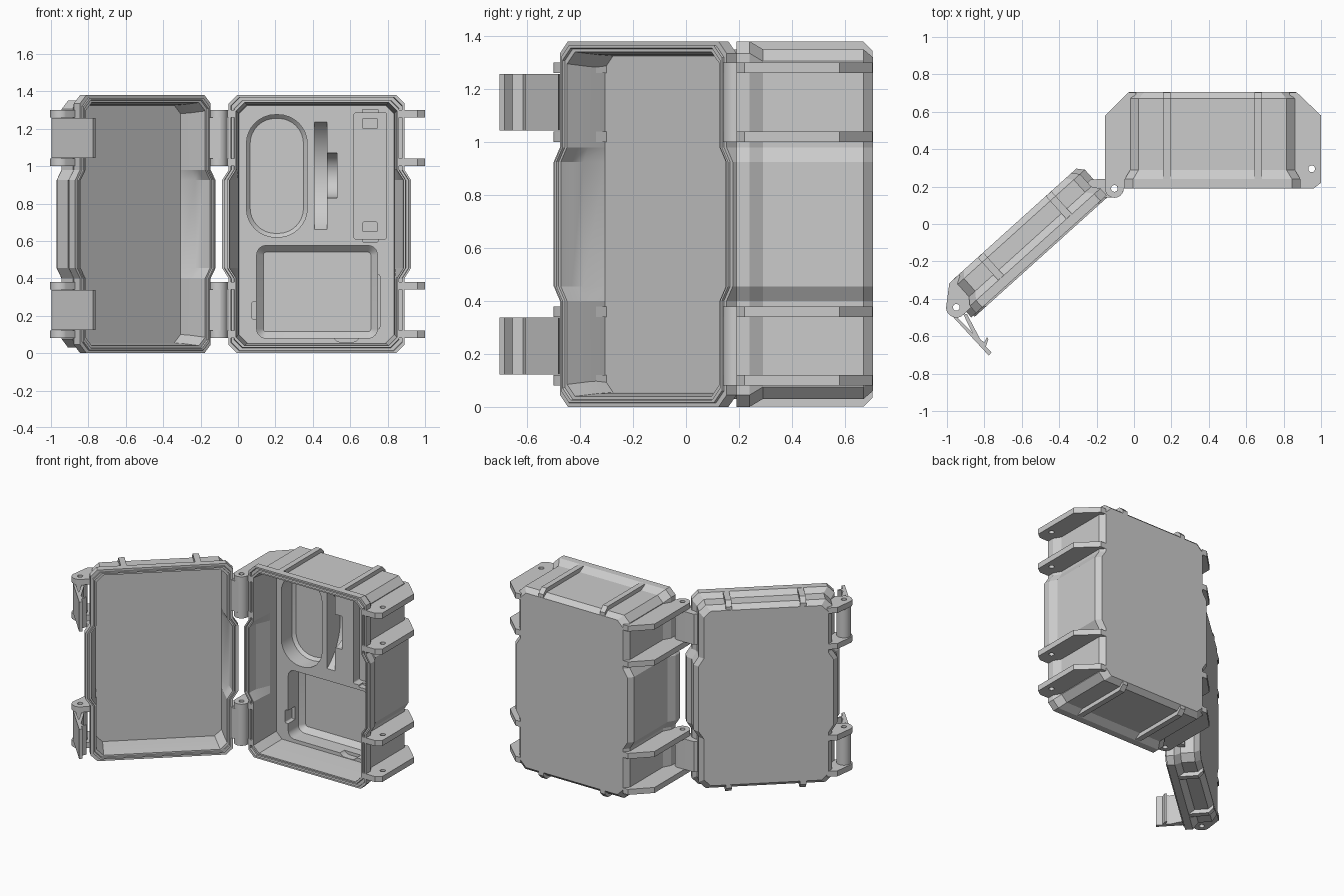
import bpy, bmesh
from math import pi, sin, cos, radians
from mathutils import Matrix, Vector

if "Cube" in bpy.data.objects:
    bpy.data.objects.remove(bpy.data.objects["Cube"])

PIVOT = Vector((-0.105, 0.19, 0))
# The lid is modelled shut, then swung open about the hinge pin
OPEN = Matrix.Translation(PIVOT) @ Matrix.Rotation(radians(222), 4, 'Z') @ Matrix.Translation(-PIVOT)
IDENT = Matrix.Identity(4)


def finish(name, bm, mat=IDENT):
    bmesh.ops.remove_doubles(bm, verts=bm.verts, dist=1e-5)
    bmesh.ops.transform(bm, matrix=mat, verts=bm.verts)
    bmesh.ops.recalc_face_normals(bm, faces=bm.faces)
    me = bpy.data.meshes.new(name)
    bm.to_mesh(me)
    bm.free()
    ob = bpy.data.objects.new(name, me)
    bpy.context.collection.objects.link(ob)
    return ob


def loft(name, rings, mat=IDENT):
    bm = bmesh.new()
    vs = [[bm.verts.new(p) for p in r] for r in rings]
    n = len(vs[0])
    for a, b in zip(vs, vs[1:]):
        for i in range(n):
            bm.faces.new((a[i], a[(i + 1) % n], b[(i + 1) % n], b[i]))
    bm.faces.new(vs[0])
    bm.faces.new(vs[-1])
    return finish(name, bm, mat)


def outline(y, o, b, c=0.045):
    """Case outline inset by o, with side bulges b and corner chamfers c."""
    x0, x1, z0, z1 = -0.05 + o, 0.89 - o, o, 1.38 - o
    right = [(x1, z0 + c), (x1, .40), (x1 + b, .455), (x1 + b, .925), (x1, .98), (x1, z1 - c)]
    left = [(x0 + x1 - x, z) for x, z in reversed(right)]
    pts = [(x0 + c, z0), (x1 - c, z0)] + right + [(x1 - c, z1), (x0 + c, z1)] + left
    return [(x, y, z) for x, z in pts]


def prism(name, shapes, z0, z1, mat=IDENT):
    """Extrude filled xy shapes; each is an outer loop plus optional hole loops."""
    bm = bmesh.new()
    for loops in shapes:
        cu = bpy.data.curves.new(name, 'CURVE')
        cu.dimensions, cu.fill_mode, cu.extrude = '2D', 'BOTH', (z1 - z0) / 2
        for pts in loops:
            sp = cu.splines.new('POLY')
            sp.points.add(len(pts) - 1)
            for p, (x, y) in zip(sp.points, pts):
                p.co = (x, y, 0, 1)
            sp.use_cyclic_u = True
        ob = bpy.data.objects.new(name, cu)
        bpy.context.collection.objects.link(ob)
        dg = bpy.context.evaluated_depsgraph_get()
        me = bpy.data.meshes.new_from_object(ob.evaluated_get(dg))
        bm.from_mesh(me)
        bpy.data.objects.remove(ob)
        bpy.data.curves.remove(cu)
        bpy.data.meshes.remove(me)
    bmesh.ops.translate(bm, vec=(0, 0, (z0 + z1) / 2), verts=bm.verts)
    return finish(name, bm, mat)


def arc(cx, cy, r, a0=0, a1=360, n=24):
    m = n if a1 - a0 == 360 else n + 1
    return [(cx + r * cos(radians(a0 + (a1 - a0) * i / n)),
             cy + r * sin(radians(a0 + (a1 - a0) * i / n))) for i in range(m)]


def rounded(x0, x1, z0, z1, r):
    return [p for cx, cz, a in ((x1 - r, z1 - r, 0), (x0 + r, z1 - r, 90),
                                (x0 + r, z0 + r, 180), (x1 - r, z0 + r, 270))
            for p in arc(cx, cz, r, a, a + 90, 8)]


def carve(target, cutter):
    mod = target.modifiers.new("cut", 'BOOLEAN')
    mod.operation, mod.object, mod.solver = 'DIFFERENCE', cutter, 'EXACT'
    dg = bpy.context.evaluated_depsgraph_get()
    me = bpy.data.meshes.new_from_object(target.evaluated_get(dg))
    target.modifiers.clear()
    target.data = me
    bpy.data.objects.remove(cutter)


def pocket(target, x0, x1, z0, z1, r, depth, slope=0.0):
    """Rounded pocket in the insert, with a bevelled floor edge."""
    steps = [(.425 - .03, 0), (.43 + depth - slope, 0), (.43 + depth, slope)]
    rings = [[(x, y, z) for x, z in rounded(x0 + s, x1 - s, z0 + s, z1 - s, max(r - s, .003))]
             for y, s in (steps if slope else (steps[0], steps[2]))]
    carve(target, loft("pocket_cutter", rings))


def disc_slot(target, x0, x1, y, z, r):
    ring = arc(y, z, r, n=64)
    carve(target, loft("slot_cutter", [[(x, a, b) for a, b in ring] for x in (x0, x1)]))


# Case body: outer shell, grooved rim, inner wall and solid insert
body = loft("case_body", [outline(*a) for a in (
    (.705, .06, .035), (.67, .03, .035), (.29, .03, .035), (.24, 0, .035), (.19, 0, .035),
    (.19, .012, .035), (.205, .014, .035), (.205, .028, .035), (.19, .03, .035),
    (.19, .04, .035), (.26, .045, .035), (.36, .052, 0), (.43, .055, 0))])

# Insert pockets
pocket(body, .045, .37, .62, 1.275, .155, .14, .02)
disc_slot(body, .41, .475, .23, .948, .35)
disc_slot(body, .47, .53, .43, .95, .12)
pocket(body, .62, .795, .61, 1.285, .012, .07)
for z0, z1 in ((.595, .63), (1.265, 1.303)):
    pocket(body, .665, .75, z0, z1, .006, .045)
for z0, z1 in ((.65, .70), (1.20, 1.255)):
    pocket(body, .667, .743, z0, z1, .004, .11)
pocket(body, .10, .745, .08, .575, .05, .15, .035)
pocket(body, .075, .14, .18, .275, .01, .08)
pocket(body, .70, .758, .13, .42, .01, .05)
pocket(body, .505, .655, .058, .16, .05, .05)

# Lid shell with sealing tongue
loft("lid", [outline(*a) for a in (
    (-.025, .06, .035), (.01, .03, .035), (.10, .03, .035), (.14, 0, .035), (.19, 0, .035),
    (.19, .015, .035), (.20, .016, .035), (.20, .026, .035), (.19, .028, .035),
    (.19, .04, .035), (.14, .045, .035), (.09, .05, .03), (.01, .055, 0))], OPEN)


# Ribs across top and bottom of body and lid
def rib(name, x0, x1, top, yz, mat=IDENT):
    zs = [(y, z if top else 1.38 - z) for y, z in yz]
    loft(name, [[(x, y, z) for y, z in zs] for x in (x0, x1)], mat)


for x0, x1 in ((.155, .195), (.645, .685)):
    for top in (True, False):
        rib("body_rib", x0, x1, top,
            [(.22, 1.345), (.22, 1.379), (.67, 1.379), (.704, 1.345), (.704, 1.315), (.40, 1.335)])
        rib("lid_rib", x0, x1, top,
            [(.15, 1.345), (.15, 1.379), (.01, 1.379), (-.024, 1.345), (-.024, 1.32), (.05, 1.34)], OPEN)

# Paired ears: latch side and hinge side
HX, HY, HR = .948, .097, .018
latch_ear = [(.86, .19), (.96, .19), (1, .22), (1, .58), (.87, .704), (.83, .704)]
hinge_ear = ([(-.02, .19)] + arc(PIVOT.x, PIVOT.y, .05, 0, -180, 14)
             + [(-.155, .58), (-.03, .704), (.01, .704)])
lid_ear = ([(.86, .15), (.87, .15)] + arc(HX, HY, .055, 80, -40, 12)
           + [(.89, -.024), (.82, -.024)])
knuckle = (arc(PIVOT.x, PIVOT.y, .05, 60, 228, 16)
           + [(-.045, .07), (-.012, .07), (-.012, .17)])
pin = arc(PIVOT.x, PIVOT.y, HR)

for z0, z1 in ((.08, .12), (.34, .38), (1.0, 1.04), (1.26, 1.30)):
    prism("body_latch_ear", [[latch_ear, arc(.95, .295, HR)]], z0, z1)
    prism("body_hinge_ear", [[hinge_ear, pin]], z0, z1)
    prism("lid_latch_ear", [[lid_ear, arc(HX, HY, HR)]], z0, z1, OPEN)

# Lid knuckles and hanging latches
hub = OPEN @ Vector((HX, HY, 0))
tail = [(-.985, -.478), (-.955, -.49), (-.762, -.686), (-.776, -.704)]
brace = [(-.915, -.478), (-.893, -.482), (-.820, -.620), (-.800, -.632),
         (-.787, -.605), (-.778, -.615), (-.792, -.655), (-.775, -.690), (-.815, -.648), (-.840, -.630)]
for z0, z1 in ((.12, .34), (1.04, 1.26)):
    prism("hinge_knuckle", [[knuckle, pin]], z0, z1, OPEN)
    prism("latch", [[arc(hub.x, hub.y, .048), arc(hub.x, hub.y, HR)], [tail], [brace]],
          z0 + .003, z1 - .003)

# Smooth only the rounded surfaces
bpy.ops.object.select_all(action='SELECT')
bpy.context.view_layer.objects.active = body
bpy.ops.object.shade_smooth_by_angle(angle=radians(18))
